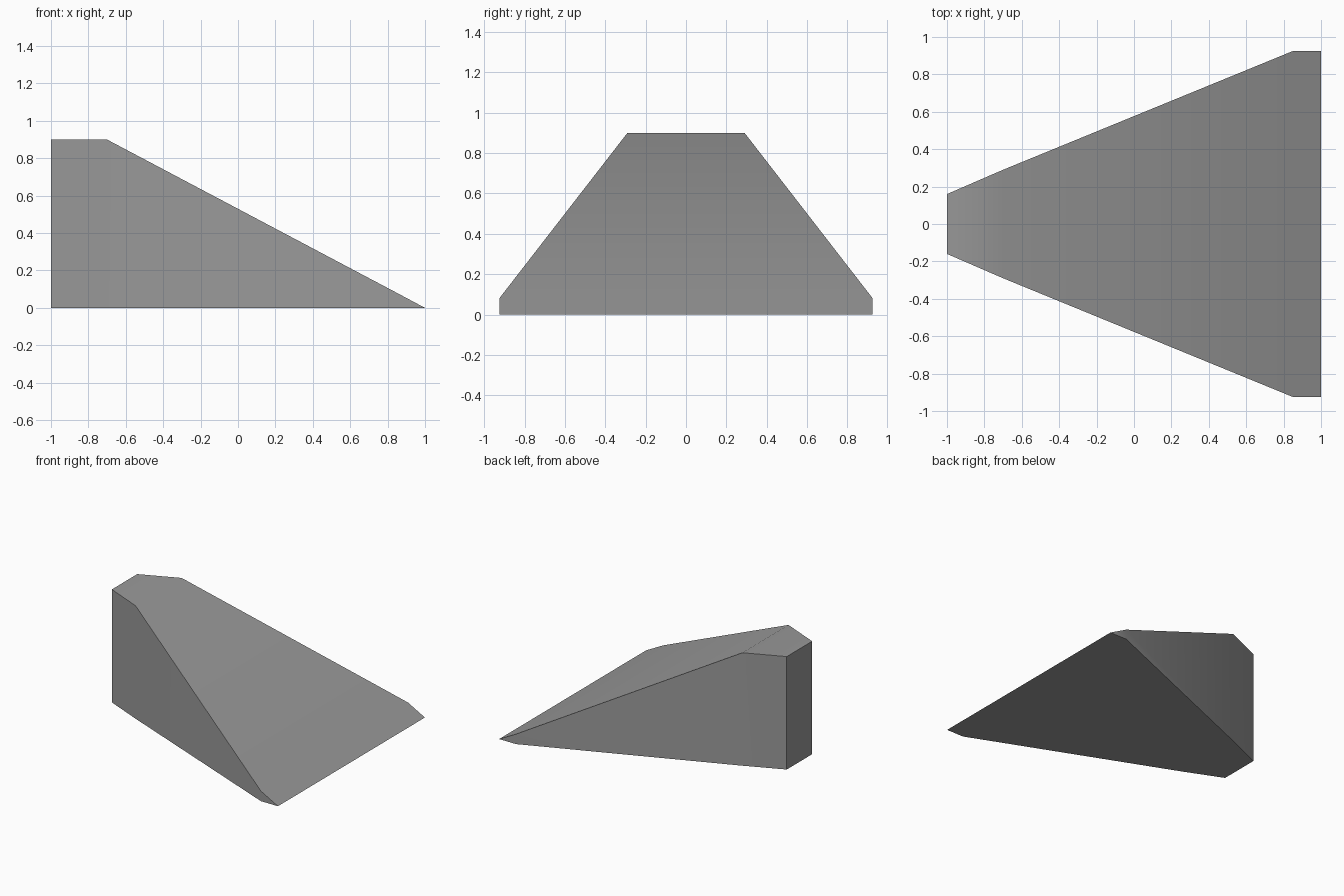
import bpy
import bmesh

cube = bpy.data.objects.get("Cube")
if cube:
    bpy.data.objects.remove(cube, do_unlink=True)

# Single matte grey
grey = bpy.data.materials.new("mid grey")
grey.use_nodes = True
colour = (0.32, 0.32, 0.32, 1)
grey.diffuse_color = colour
shader = next(n for n in grey.node_tree.nodes if n.type == "BSDF_PRINCIPLED")
shader.inputs["Base Color"].default_value = colour
shader.inputs["Roughness"].default_value = 0.8

# Cross-sections along the wedge: x, half width, height
stations = [(-1, 0.16, 0.9), (-0.7, 0.29, 0.9), (0.85, 0.925, 0.08), (1, 0.925, 0)]

bm = bmesh.new()
rings = []
for x, w, h in stations:
    corners = [(-w, 0), (w, 0), (w, h), (-w, h)]
    rings.append([bm.verts.new((x, y, z)) for y, z in corners])

# Skin neighbouring sections; the last one collapses to a knife edge
for a, b in zip(rings, rings[1:]):
    for i in range(4):
        j = (i + 1) % 4
        bm.faces.new((a[i], a[j], b[j], b[i]))
bm.faces.new(rings[0])
bmesh.ops.remove_doubles(bm, verts=bm.verts, dist=0.001)
bmesh.ops.recalc_face_normals(bm, faces=bm.faces)

mesh = bpy.data.meshes.new("wedge_ramp")
bm.to_mesh(mesh)
bm.free()
mesh.materials.append(grey)
ramp = bpy.data.objects.new("wedge_ramp", mesh)
bpy.context.collection.objects.link(ramp)

# Soften the gentle folds, keep the hard edges
bpy.ops.object.select_all(action="DESELECT")
ramp.select_set(True)
bpy.context.view_layer.objects.active = ramp
bpy.ops.object.shade_smooth_by_angle(angle=0.5236)
